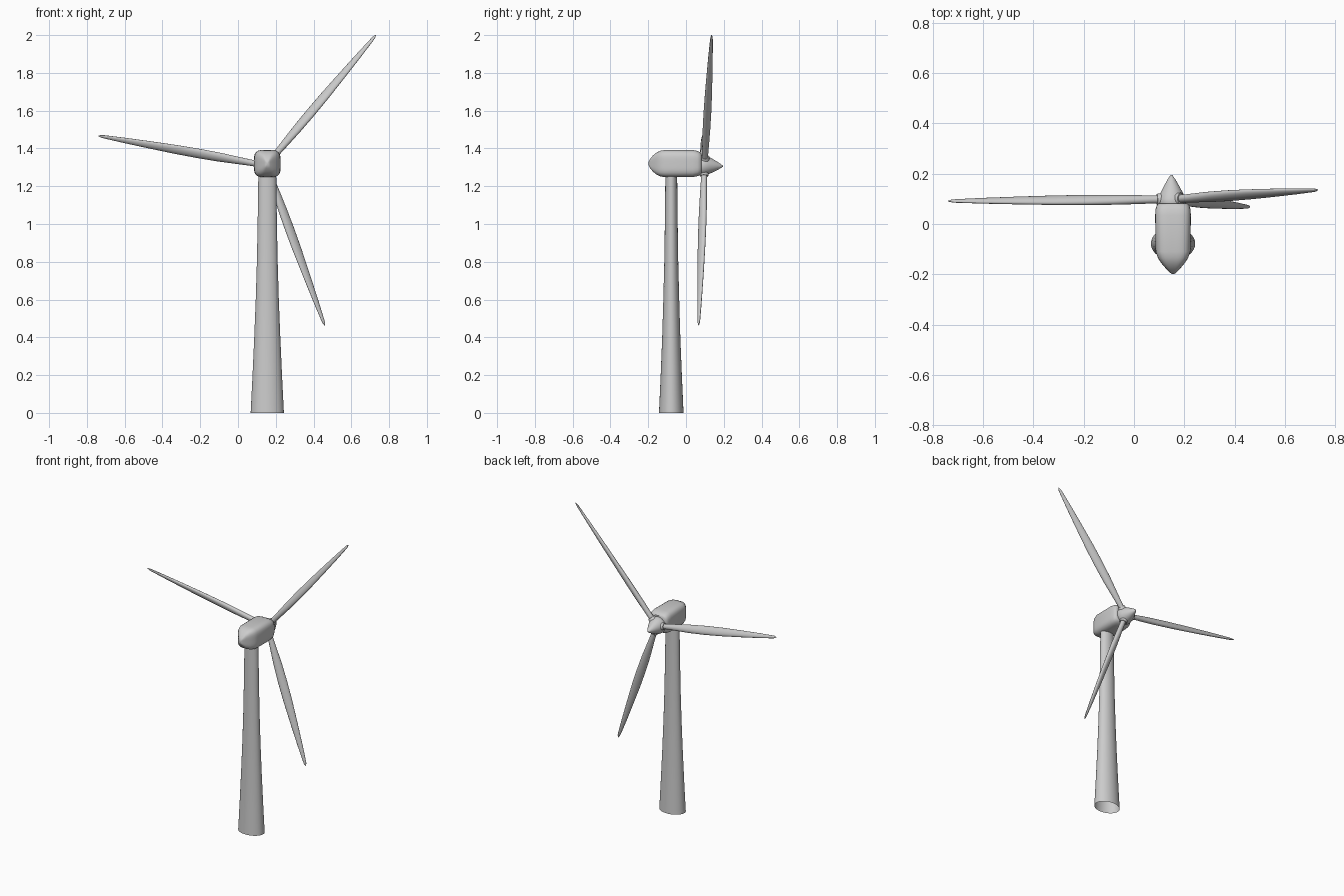
import bpy, bmesh
from math import sin, cos, pi, radians
from mathutils import Matrix, Vector

if "Cube" in bpy.data.objects:
    bpy.data.objects.remove(bpy.data.objects["Cube"])


def loft(name, rings, matrix, n=32, power=2.0, caps=(True, True), angle=40):
    """Loft (height, half_width, half_depth) superellipse sections along local z."""
    bm = bmesh.new()
    loops = []
    for h, a, b in rings:
        loop = []
        for i in range(n):
            c, s = cos(2 * pi * i / n), sin(2 * pi * i / n)
            k = (abs(c) ** power + abs(s) ** power) ** (-1 / power)
            loop.append(bm.verts.new((a * c * k, b * s * k, h)))
        loops.append(loop)
    for lo, hi in zip(loops, loops[1:]):
        for i in range(n):
            j = (i + 1) % n
            bm.faces.new((lo[i], lo[j], hi[j], hi[i]))
    if caps[0]:
        bm.faces.new(loops[0][::-1])
    if caps[1]:
        bm.faces.new(loops[-1])
    bm.transform(matrix)
    bmesh.ops.recalc_face_normals(bm, faces=bm.faces)
    mesh = bpy.data.meshes.new(name)
    bm.to_mesh(mesh)
    bm.free()
    obj = bpy.data.objects.new(name, mesh)
    bpy.context.collection.objects.link(obj)
    bpy.ops.object.select_all(action='DESELECT')
    obj.select_set(True)
    bpy.context.view_layer.objects.active = obj
    bpy.ops.object.shade_smooth_by_angle(angle=radians(angle))
    return obj


def frame(x, y, z, origin):
    return Matrix.Translation(origin) @ Matrix((x, y, z)).transposed().to_4x4()


# Tower: oval, flared towards an open foot
loft("tower", [(0, .088, .065), (.2, .078, .056), (.4, .069, .048), (.6, .061, .042),
               (.8, .055, .037), (1.0, .051, .034), (1.28, .047, .031)],
     Matrix.Translation((.155, -.078, 0)), caps=(False, True))

# Nacelle: rounded box with a tapered tail
loft("nacelle", [(-.198, .006, .010), (-.19, .016, .024), (-.175, .030, .043),
                 (-.155, .047, .059), (-.135, .060, .068), (-.11, .069, .072),
                 (.035, .071, .072), (.06, .069, .067), (.075, .064, .060), (.082, .055, .052)],
     Matrix.Translation((.155, 0, 1.32)) @ Matrix.Rotation(-pi / 2, 4, 'X'),
     n=40, power=4.0)

# Rotor axis, tipped slightly downwards
centre = Vector((.15, .098, 1.31))
axis = Vector((-.015, 1, -.042)).normalized()

# Spinner nose cone
side = axis.cross(Vector((0, 0, 1))).normalized()
loft("hub", [(-.03, .050, .050), (-.015, .055, .055), (.0, .054, .054), (.02, .047, .047),
             (.05, .032, .032), (.08, .015, .015), (.097, .003, .003)],
     frame(side, axis.cross(side), axis, centre))

# Three blades with root collars, pitched about their length
pitch = radians(35)
blade_rings = [(.03, .016, .016), (.09, .017, .016), (.16, .021, .017), (.25, .026, .017),
               (.36, .028, .016), (.48, .027, .014), (.62, .022, .012), (.76, .016, .009),
               (.87, .0095, .006), (.885, .008, .005), (.902, .002, .002)]
for i in range(3):
    a = radians(50 + 120 * i)
    d = Vector((cos(a), 0, sin(a)))
    d = (d - axis * d.dot(axis)).normalized()
    t = d.cross(axis)
    chord = t * cos(pitch) + axis * sin(pitch)
    m = frame(chord, d.cross(chord), d, centre)
    loft(f"blade_{i + 1}", blade_rings, m, n=20)
    loft(f"blade_collar_{i + 1}", [(.02, .024, .024), (.056, .024, .024), (.06, .021, .021)], m, n=20)
